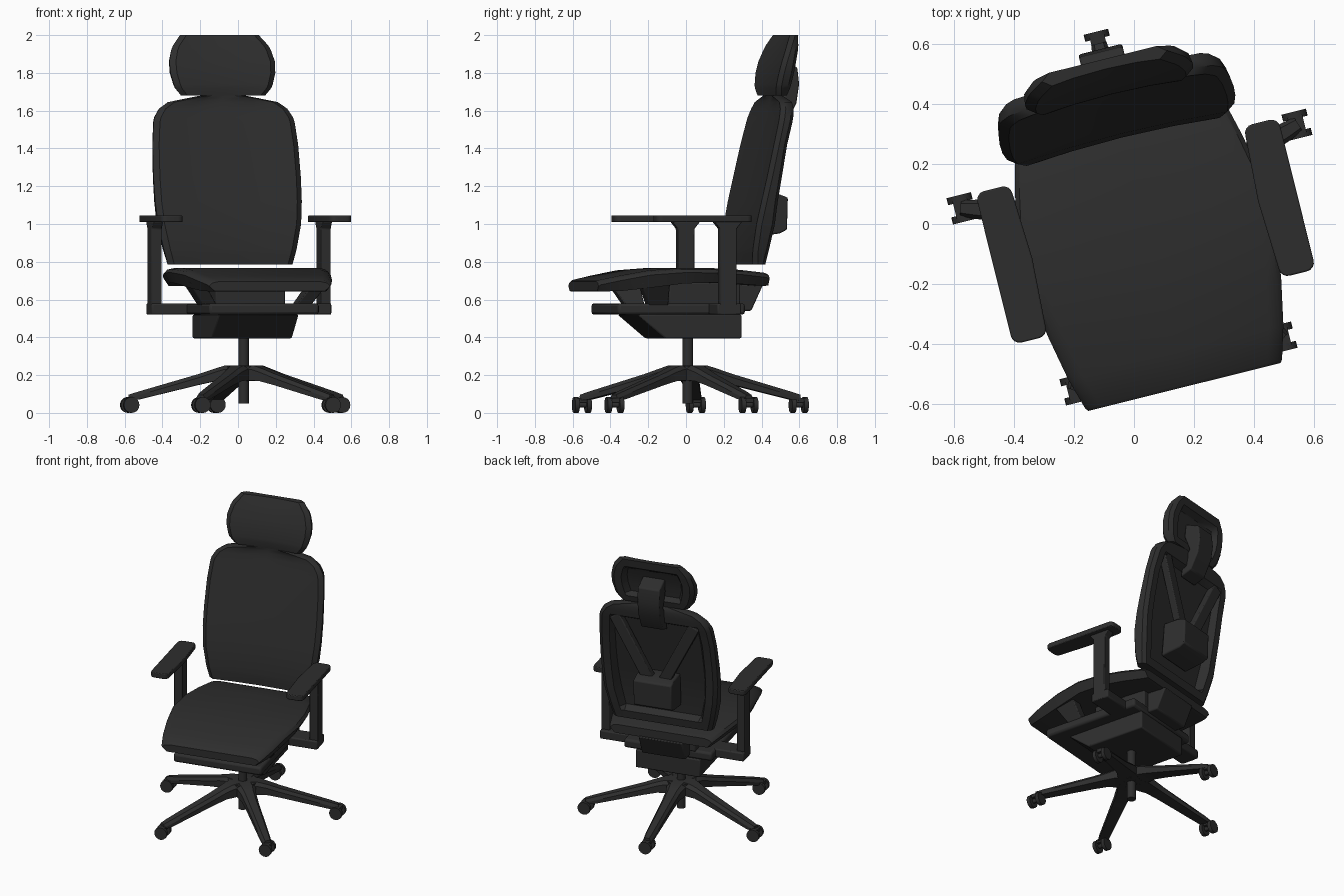
import bpy, bmesh, math
from mathutils import Matrix, Vector

if "Cube" in bpy.data.objects:
    bpy.data.objects.remove(bpy.data.objects["Cube"])

# Whole chair is turned a little about its column
TURN = Matrix.Translation((0.03, 0.01, 0)) @ Matrix.Rotation(math.radians(14), 4, 'Z')

black = bpy.data.materials.new("charcoal black")
black.diffuse_color = (0.027, 0.027, 0.027, 1)
black.use_nodes = True
black.node_tree.nodes["Principled BSDF"].inputs["Base Color"].default_value = black.diffuse_color


def finish(name, bm, bevel=0, angle=30, local=Matrix()):
    bmesh.ops.recalc_face_normals(bm, faces=bm.faces)
    bm.transform(TURN @ local)
    me = bpy.data.meshes.new(name)
    bm.to_mesh(me)
    bm.free()
    ob = bpy.data.objects.new(name, me)
    bpy.context.collection.objects.link(ob)
    me.materials.append(black)
    if bevel:
        m = ob.modifiers.new("bevel", 'BEVEL')
        m.width, m.segments, m.limit_method = bevel, 2, 'ANGLE'
    bpy.context.view_layer.objects.active = ob
    bpy.ops.object.select_all(action='DESELECT')
    ob.select_set(True)
    bpy.ops.object.shade_smooth_by_angle(angle=math.radians(angle))
    return ob


def loft(name, rings, **kw):
    """Skin a row of closed rings and cap both ends."""
    bm = bmesh.new()
    vs = [[bm.verts.new(p) for p in r] for r in rings]
    n = len(vs[0])
    for a, b in zip(vs, vs[1:]):
        for i in range(n):
            j = (i + 1) % n
            bm.faces.new((a[i], a[j], b[j], b[i]))
    bm.faces.new(vs[0])
    bm.faces.new(vs[-1])
    return finish(name, bm, **kw)


def box(name, u, v, z, bevel=0.008):
    ring = lambda h: [(u[0], v[0], h), (u[1], v[0], h), (u[1], v[1], h), (u[0], v[1], h)]
    return loft(name, [ring(z[0]), ring(z[1])], bevel=bevel)


def side_prism(name, pts, u0, u1, bevel=0.008):
    """Profile in depth and height, extruded sideways."""
    return loft(name, [[(u, v, z) for v, z in pts] for u in (u0, u1)], bevel=bevel)


def beam(name, a, b, width, depth):
    """Bar of rectangular section between two points."""
    a, b = Vector(a), Vector(b)
    d = (b - a).normalized()
    back = Vector((0, 1, 0))
    s = d.cross(back).normalized() * width / 2
    t = back * depth / 2
    return loft(name, [[p - s - t, p + s - t, p + s + t, p - s + t] for p in (a, b)], bevel=0.006)


def cylinder(name, r, z0, z1):
    bm = bmesh.new()
    bmesh.ops.create_cone(bm, cap_ends=True, segments=24, radius1=r, radius2=r, depth=z1 - z0,
                          matrix=Matrix.Translation((0, 0, (z0 + z1) / 2)))
    return finish(name, bm)


def mirrored(half):
    """Close a half section that starts and ends on the centre line."""
    return half + [(-u, h) for u, h in half[-2:0:-1]]


def padded_shell(name, rows, dish):
    """Upright cushion with a raised rim and hollow back; rows: z, half width, front, back, hollow."""
    rings = []
    for z, w, f, b, hollow in rows:
        r = f + 0.035 if hollow else b
        half = [(0, f + dish), (w * 0.5, f + dish * 0.7), (w - 0.03, f), (w, f + 0.022),
                (w - 0.006, b - 0.02), (w - 0.03, b), (w - 0.08, b), (w - 0.105, r), (0, r)]
        rings.append([(u, v, z) for u, v in mirrored(half)])
    return loft(name, rings, angle=35)


# Backrest and headrest cushions
padded_shell("backrest", [
    (0.785, 0.34, 0.275, 0.345, 0), (0.84, 0.355, 0.272, 0.355, 0), (0.865, 0.362, 0.272, 0.36, 1),
    (1.0, 0.39, 0.285, 0.385, 1), (1.12, 0.4, 0.31, 0.398, 1), (1.25, 0.402, 0.34, 0.42, 1),
    (1.42, 0.397, 0.378, 0.45, 1), (1.54, 0.385, 0.407, 0.482, 1), (1.565, 0.378, 0.413, 0.488, 0),
    (1.61, 0.35, 0.425, 0.497, 0), (1.645, 0.3, 0.432, 0.5, 0), (1.665, 0.2, 0.434, 0.497, 0),
    (1.68, 0.12, 0.434, 0.49, 0)], 0.015)
padded_shell("headrest", [
    (1.68, 0.23, 0.43, 0.49, 0), (1.72, 0.262, 0.423, 0.5, 0), (1.74, 0.27, 0.424, 0.504, 1),
    (1.8, 0.286, 0.433, 0.515, 1), (1.86, 0.288, 0.449, 0.526, 1), (1.92, 0.272, 0.472, 0.54, 1),
    (1.945, 0.26, 0.482, 0.545, 0), (2.0, 0.215, 0.51, 0.555, 0)], 0.012)

# Rear frame: two slanted arms meeting at a lumbar block
for s, side in ((1, "right"), (-1, "left")):
    beam("back_frame_arm_" + side, (s * 0.27, 0.462, 1.56), (s * 0.05, 0.43, 1.13), 0.075, 0.05)
side_prism("lumbar_block", [(0.33, 0.93), (0.47, 0.95), (0.51, 0.97), (0.515, 1.14), (0.46, 1.16), (0.35, 1.16)],
           -0.13, 0.13)
side_prism("headrest_bracket", [(0.44, 1.5), (0.52, 1.53), (0.575, 1.64), (0.59, 1.74), (0.58, 1.83),
                                (0.48, 1.87), (0.47, 1.78), (0.51, 1.68), (0.46, 1.6)], -0.075, 0.075)

# Seat cushion
seat = []
for v, w, t, b in [(-0.57, 0.33, 0.695, 0.645), (-0.56, 0.338, 0.703, 0.643), (-0.45, 0.37, 0.727, 0.645),
                   (-0.3, 0.4, 0.755, 0.662), (-0.12, 0.428, 0.768, 0.685), (0.05, 0.42, 0.766, 0.69),
                   (0.2, 0.39, 0.757, 0.682), (0.34, 0.355, 0.742, 0.672), (0.36, 0.345, 0.735, 0.675)]:
    half = [(0, t), (w - 0.05, t), (w - 0.015, t - 0.008), (w, t - 0.025), (w - 0.03, b), (0, b)]
    seat.append([(u, v, z) for u, z in mirrored(half)])
loft("seat", seat, angle=35)

# Under-seat mechanism
side_prism("mechanism_housing", [(-0.33, 0.52), (-0.18, 0.395), (0.24, 0.395), (0.24, 0.52)], -0.22, 0.22)
box("sliding_plate", (-0.3, 0.3), (-0.455, 0.24), (0.52, 0.58), 0.015)
box("seat_centre_block", (-0.19, 0.19), (-0.15, 0.24), (0.57, 0.69))
side_prism("rear_bracket", [(0.2, 0.54), (0.31, 0.54), (0.375, 0.68), (0.2, 0.68)], -0.15, 0.15)

for s, side in ((1, "right"), (-1, "left")):
    # Slanted seat support
    loft("seat_support_" + side, [
        [(s * u, v, z) for u, v in ((c - 0.05, f), (c + 0.03, f), (c + 0.03, k), (c - 0.05, k))]
        for z, c, f, k in ((0.56, 0.26, -0.28, -0.18), (0.69, 0.35, -0.35, -0.19))], bevel=0.006)
    # Armrest: outrigger, post and pad
    u0, u1 = sorted((s * 0.25, s * 0.49))
    box("armrest_outrigger_" + side, (u0, u1), (0.04, 0.17), (0.52, 0.58))
    u0, u1 = sorted((s * 0.432, s * 0.49))
    side_prism("armrest_post_" + side, [(0.055, 0.52), (0.145, 0.52), (0.145, 0.975), (0.175, 1.012),
                                        (0.025, 1.012), (0.055, 0.975)], u0, u1, 0.005)
    pad = []
    for cu, cv, a0 in ((0.49, 0.195, 0), (0.43, 0.195, 90), (0.43, -0.265, 180), (0.49, -0.265, 270)):
        for k in range(5):
            a = math.radians(a0 + k * 22.5)
            pad.append((s * (cu + 0.03 * math.cos(a)), cv + 0.03 * math.sin(a)))
        if a0 == 90:
            pad.append((s * 0.388, -0.03))  # slight inner swell
    loft("armrest_pad_" + side, [[(u, v, z) for u, v in pad] for z in (1.01, 1.045)], bevel=0.005)

# Column and star base
cylinder("gas_column", 0.028, 0.05, 0.4)
cylinder("base_hub", 0.095, 0.18, 0.248)
for i in range(5):
    a = math.radians(18 + 72 * i)
    spin = Matrix.Rotation(a, 4, 'Z')
    rings = []
    for r, w, t, b in [(0.0, 0.065, 0.25, 0.17), (0.1, 0.06, 0.25, 0.172), (0.15, 0.048, 0.235, 0.168),
                       (0.24, 0.042, 0.205, 0.148), (0.56, 0.032, 0.112, 0.07), (0.61, 0.026, 0.096, 0.066)]:
        rings.append([(r, -w, b), (r, w, b), (r, w, t - 0.02), (r, w * 0.6, t), (r, -w * 0.6, t), (r, -w, t - 0.02)])
    loft("base_leg_%d" % (i + 1), rings, local=spin)
    # Twin-wheel caster with a hood
    pos = Matrix.Translation((0.605 * math.cos(a), 0.605 * math.sin(a), 0.042))
    bm = bmesh.new()
    turn = Matrix.Rotation(math.radians(90), 4, 'X')
    for y, d, r in ((-0.033, 0.024, 0.042), (0.033, 0.024, 0.042), (0, 0.06, 0.014)):
        bmesh.ops.create_cone(bm, cap_ends=True, segments=20, radius1=r, radius2=r, depth=d,
                              matrix=Matrix.Translation((0, y, 0)) @ turn)
    bmesh.ops.create_cube(bm, size=1, matrix=Matrix.Translation((0, 0, 0.026)) @ Matrix.Diagonal((0.05, 0.06, 0.024, 1)))
    finish("caster_%d" % (i + 1), bm, local=pos)
